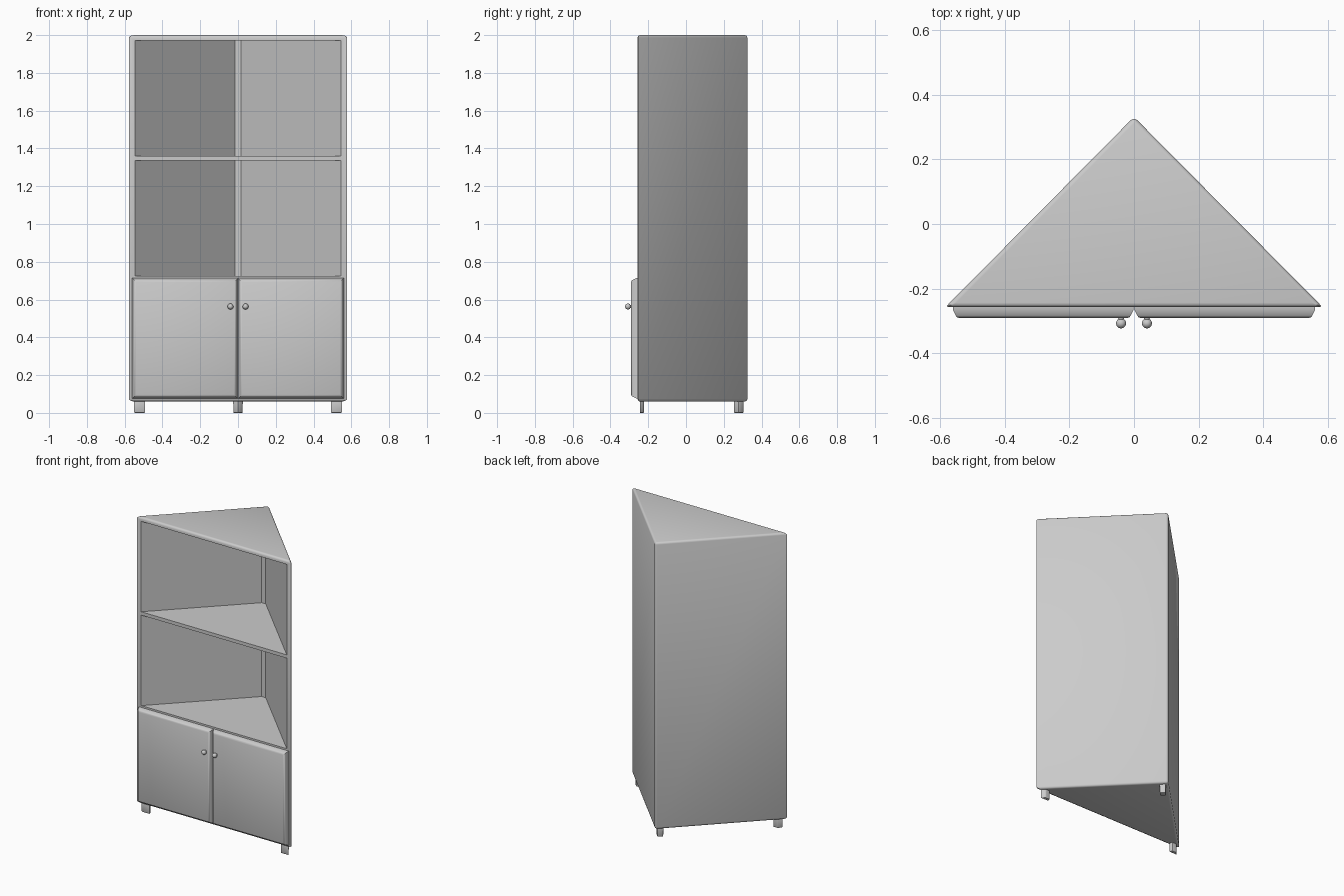
import bpy, bmesh, math

if "Cube" in bpy.data.objects:
    bpy.data.objects.remove(bpy.data.objects["Cube"])

def prism(name, pts, z0, z1, bevel=0.0, segs=3, foot=1.0):
    """Extrude an xy outline from z0 to z1, optional rounding and bottom taper."""
    bm = bmesh.new()
    cx = sum(p[0] for p in pts) / len(pts)
    cy = sum(p[1] for p in pts) / len(pts)
    lo = [bm.verts.new((cx + (x - cx) * foot, cy + (y - cy) * foot, z0)) for x, y in pts]
    hi = [bm.verts.new((x, y, z1)) for x, y in pts]
    bm.faces.new(lo)
    bm.faces.new(hi)
    for i in range(len(pts)):
        j = (i + 1) % len(pts)
        bm.faces.new((lo[i], lo[j], hi[j], hi[i]))
    bmesh.ops.recalc_face_normals(bm, faces=bm.faces)
    if bevel:
        bmesh.ops.bevel(bm, geom=bm.edges[:], offset=bevel, segments=segs,
                        profile=0.5, affect='EDGES', clamp_overlap=True)
    return finish(name, bm)

def finish(name, bm):
    me = bpy.data.meshes.new(name)
    bm.to_mesh(me)
    bm.free()
    ob = bpy.data.objects.new(name, me)
    bpy.context.collection.objects.link(ob)
    return ob

def smooth(ob):
    bpy.ops.object.select_all(action='DESELECT')
    ob.select_set(True)
    bpy.context.view_layer.objects.active = ob
    bpy.ops.object.shade_smooth_by_angle(angle=math.radians(35))

# Triangular cabinet body
body = prism("cabinet_body", [(-0.583, -0.257), (0.583, -0.257), (0, 0.331)],
             0.06, 2.0, bevel=0.014)

# Two open compartments with a narrow flat strip in the back corner
opening = [(-0.545, -0.32), (0.545, -0.32), (0.545, -0.257),
           (0.015, 0.275), (-0.015, 0.275), (-0.545, -0.257)]
for z0, z1 in ((0.725, 1.337), (1.36, 1.972)):
    cutter = prism("opening_cutter", opening, z0, z1)
    cutter.hide_render = True
    mod = body.modifiers.new("opening", 'BOOLEAN')
    mod.operation = 'DIFFERENCE'
    mod.solver = 'EXACT'
    mod.object = cutter
    bpy.context.view_layer.objects.active = body
    bpy.ops.object.modifier_apply(modifier=mod.name)
    bpy.data.objects.remove(cutter)
smooth(body)

# Doors: slab that narrows toward a rounded front
def door(name, s):
    bm = bmesh.new()
    rings = []
    for y, inset in ((-0.25, 0.0), (-0.264, 0.0), (-0.283, 0.009),
                     (-0.288, 0.013), (-0.291, 0.02)):
        x0, x1, z0, z1 = 0.001 + inset, 0.56 - inset, 0.077 + inset, 0.713 - inset
        rings.append([bm.verts.new((s * x, y, z)) for x, z in
                      ((x0, z0), (x1, z0), (x1, z1), (x0, z1))])
    for a, b in zip(rings, rings[1:]):
        for i in range(4):
            j = (i + 1) % 4
            bm.faces.new((a[i], a[j], b[j], b[i]))
    bm.faces.new(rings[0])
    bm.faces.new(rings[-1])
    bmesh.ops.recalc_face_normals(bm, faces=bm.faces)
    smooth(finish(name, bm))

# Knobs: lathed neck and ball
def knob(name, x):
    bm = bmesh.new()
    prof = [(0.011, -0.285), (0.008, -0.295)]
    for k in range(3, 12):
        a = math.pi * k / 12
        prof.append((0.0155 * math.sin(a), -0.307 + 0.0155 * math.cos(a)))
    prof.append((0.0, -0.3225))
    vs = [bm.verts.new((r, y, 0)) for r, y in prof]
    es = [bm.edges.new(p) for p in zip(vs, vs[1:])]
    bmesh.ops.spin(bm, geom=vs + es, cent=(0, 0, 0), axis=(0, 1, 0),
                   angle=2 * math.pi, steps=20)
    bmesh.ops.remove_doubles(bm, verts=bm.verts[:], dist=1e-5)
    bmesh.ops.recalc_face_normals(bm, faces=bm.faces)
    ob = finish(name, bm)
    ob.location = (x, 0, 0.563)
    smooth(ob)

# Front feet fit into the sharp corners
foot = [(0.553, -0.245), (0.49, -0.245), (0.497, -0.222), (0.53, -0.222)]
for side, s in (("left", -1), ("right", 1)):
    door(side + "_door", s)
    knob(side + "_knob", s * 0.04)
    smooth(prism(side + "_front_foot", [(s * x, y) for x, y in foot],
                 0.0, 0.075, bevel=0.003, segs=2, foot=0.94))

# Back foot: square turned on its corner
smooth(prism("back_foot", [(0.027, 0.279), (0, 0.306), (-0.027, 0.279), (0, 0.252)],
             0.0, 0.075, bevel=0.003, segs=2, foot=0.94))
